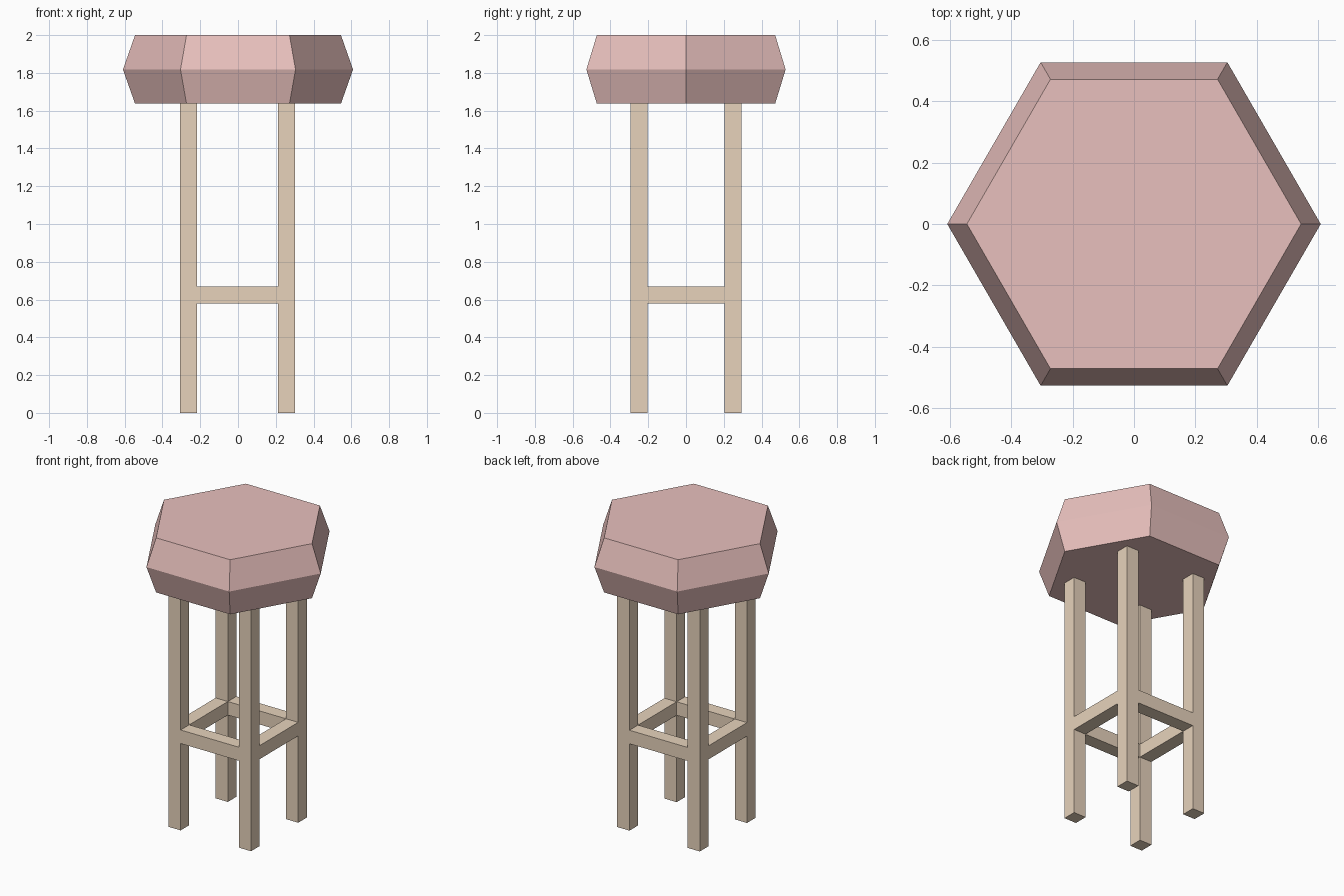
import bpy, bmesh
from math import cos, sin, pi

if "Cube" in bpy.data.objects:
    bpy.data.objects.remove(bpy.data.objects["Cube"])


def material(name, rgb):
    m = bpy.data.materials.new(name)
    m.diffuse_color = (*rgb, 1)
    m.use_nodes = True
    m.node_tree.nodes["Principled BSDF"].inputs["Base Color"].default_value = m.diffuse_color
    return m


def finish(name, bm, mat):
    bmesh.ops.recalc_face_normals(bm, faces=bm.faces)
    me = bpy.data.meshes.new(name)
    bm.to_mesh(me)
    bm.free()
    me.materials.append(mat)
    ob = bpy.data.objects.new(name, me)
    bpy.context.collection.objects.link(ob)


def box(name, centre, size, mat):
    bm = bmesh.new()
    bmesh.ops.create_cube(bm, size=1)
    bmesh.ops.scale(bm, vec=size, verts=bm.verts)
    bmesh.ops.translate(bm, vec=centre, verts=bm.verts)
    finish(name, bm, mat)


pink = material("pink_cushion", (0.81, 0.53, 0.51))
wood = material("light_wood", (0.80, 0.65, 0.50))

# Hexagonal cushion, widest at mid height
bm = bmesh.new()
rings = [[bm.verts.new((r * cos(i * pi / 3), r * sin(i * pi / 3), z)) for i in range(6)]
         for r, z in ((0.545, 1.637), (0.609, 1.818), (0.545, 2.0))]
for lo, hi in zip(rings, rings[1:]):
    for i in range(6):
        j = (i + 1) % 6
        bm.faces.new((lo[i], lo[j], hi[j], hi[i]))
bm.faces.new(rings[0][::-1])
bm.faces.new(rings[-1])
finish("seat", bm, pink)

# Square legs and the rails between them
T, LX, LY, CX = 0.09, 0.259, 0.248, -0.003
LEG_H, RAIL_Z = 1.637, 0.623
for yn, sy in (("front", -1), ("back", 1)):
    for xn, sx in (("left", -1), ("right", 1)):
        box(f"{yn}_{xn}_leg", (CX + sx * LX, sy * LY, LEG_H / 2), (T, T, LEG_H), wood)
    box(f"{yn}_rail", (CX, sy * LY, RAIL_Z), (2 * LX - T, T, T), wood)
for xn, sx in (("left", -1), ("right", 1)):
    box(f"{xn}_rail", (CX + sx * LX, 0, RAIL_Z), (T, 2 * LY - T, T), wood)
